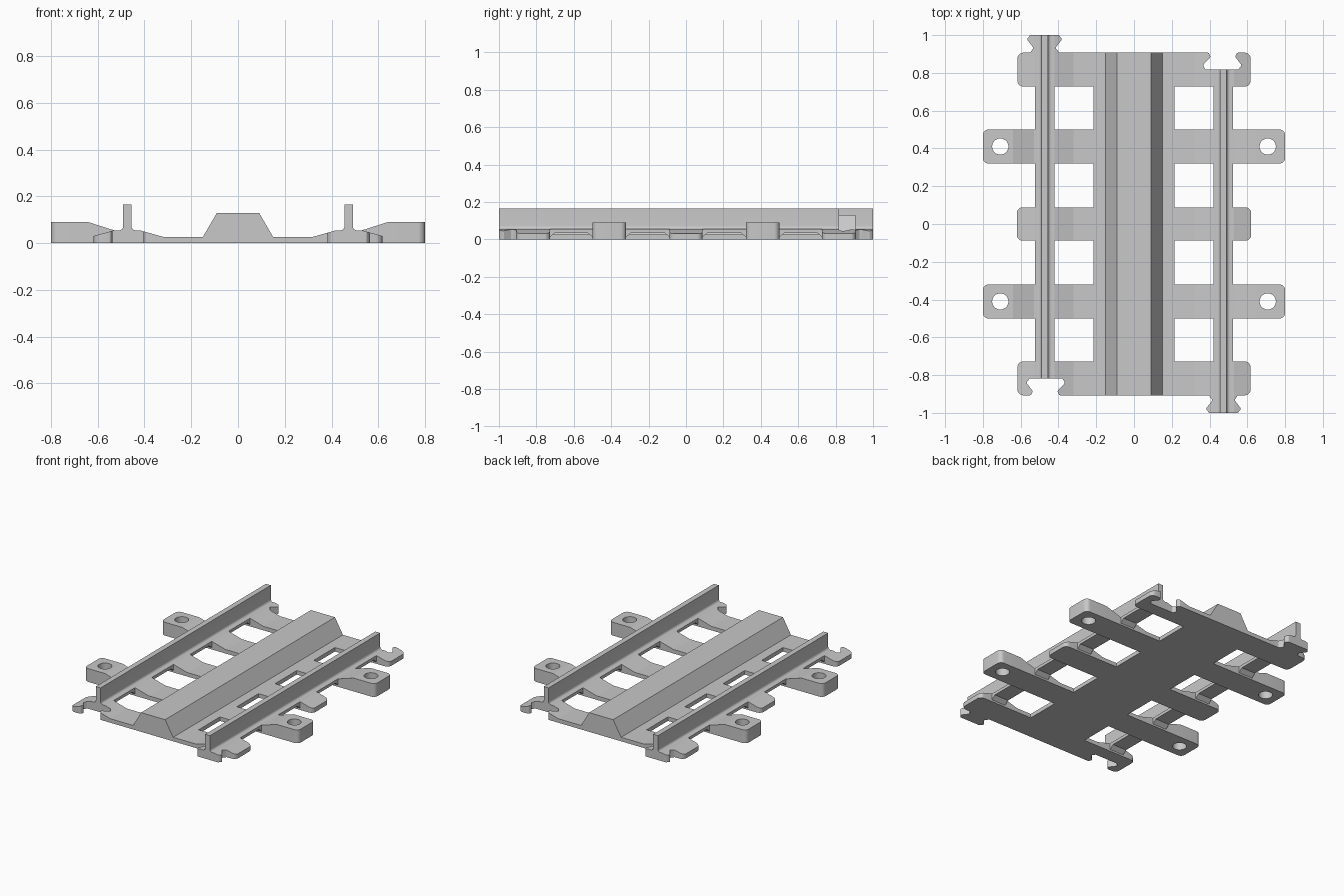
import bpy, bmesh, math
from mathutils import Vector

cube = bpy.data.objects.get("Cube")
if cube:
    bpy.data.objects.remove(cube, do_unlink=True)

grey = bpy.data.materials.new("light grey plastic")
grey.use_nodes = True
COLOUR = (0.58, 0.58, 0.58, 1)
grey.diffuse_color = COLOUR
grey.node_tree.nodes["Principled BSDF"].inputs["Base Color"].default_value = COLOUR

RAIL_X = 0.473
HALF = 0.907        # half length of the deck
END_IN = 0.728      # inner edge of the end ties
FOOT = 0.055        # height of the rail foot


def rounded(points, steps=8):
    """Outline from (a, b[, radius]) corners, each arc centred in its corner."""
    out = []
    for i, p in enumerate(points):
        here = Vector(p[:2])
        if len(p) < 3:
            out.append(here)
            continue
        d1 = (Vector(points[i - 1][:2]) - here).normalized()
        d2 = (Vector(points[(i + 1) % len(points)][:2]) - here).normalized()
        half = d1.angle(d2) / 2
        centre = here + (d1 + d2).normalized() * p[2] / math.sin(half)
        reach = p[2] / math.tan(half)
        a, b = here + d1 * reach - centre, here + d2 * reach - centre
        start = math.atan2(a.y, a.x)
        sweep = math.remainder(math.atan2(b.y, b.x) - start, math.tau)
        for k in range(steps + 1):
            t = start + sweep * k / steps
            out.append(centre + p[2] * Vector((math.cos(t), math.sin(t))))
    return out


def prism(name, outline, axis, start, end, shape=None):
    """Extrude an outline along an axis; shape may edit the bmesh."""
    place = {"x": lambda a, b, t: (t, a, b), "y": lambda a, b, t: (a, t, b),
             "z": lambda a, b, t: (a, b, t)}[axis]
    bm = bmesh.new()
    face = bm.faces.new([bm.verts.new(place(p[0], p[1], start)) for p in outline])
    new = bmesh.ops.extrude_face_region(bm, geom=[face], use_keep_orig=True)["geom"]
    shift = Vector(place(0, 0, end - start))
    bmesh.ops.translate(bm, vec=shift, verts=[v for v in new if isinstance(v, bmesh.types.BMVert)])
    if shape:
        shape(bm)
    bmesh.ops.recalc_face_normals(bm, faces=bm.faces)
    mesh = bpy.data.meshes.new(name)
    bm.to_mesh(mesh)
    bm.free()
    mesh.materials.append(grey)
    obj = bpy.data.objects.new(name, mesh)
    bpy.context.collection.objects.link(obj)
    return obj


def follow(profile):
    """Shape the top of a tie to a height profile along x."""
    def height(x):
        for (x0, z0), (x1, z1) in zip(profile, profile[1:]):
            if x <= x1 + 1e-5:
                return z0 + (z1 - z0) * (x - x0) / (x1 - x0)
        return profile[-1][1]

    def shape(bm):
        for x, _ in profile[1:-1]:
            bmesh.ops.bisect_plane(bm, geom=bm.verts[:] + bm.edges[:] + bm.faces[:],
                                   plane_co=(x, 0, 0), plane_no=(1, 0, 0))
        for v in bm.verts:
            if v.co.z > 0.001:
                v.co.z = height(v.co.x)
    return shape


def smooth(obj):
    bpy.ops.object.select_all(action="DESELECT")
    obj.select_set(True)
    bpy.context.view_layer.objects.active = obj
    bpy.ops.object.shade_smooth_by_angle(angle=math.radians(13))


# Centre panel with its raised ridge
half_ridge = [(0.215, 0), (0.215, 0.027), (0.15, 0.027), (0.09, 0.13)]
ridge = half_ridge + [(-x, z) for x, z in reversed(half_ridge)]
smooth(prism("centre_ridge", ridge, "y", -HALF, HALF))

# Everything else is made on one side and turned half way round for the other
side = []
rise = [(0.215, 0.027), (0.32, 0.027), (0.42, FOOT), (0.53, FOOT)]
short_top = follow(rise + [(0.62, 0.03)])
wide_top = follow(rise + [(0.64, 0.09), (0.8, 0.09)])

# Short middle tie
side.append(prism("middle_tie", rounded([(0.215, -0.088), (0.62, -0.088, 0.03),
                                         (0.62, 0.088, 0.03), (0.215, 0.088)]),
                  "z", 0, 0.1, short_top))

# Wide ties with a pin hole
for y, label in ((-0.41, "front"), (0.41, "back")):
    lo, hi = y - 0.09, y + 0.09
    tie = prism("wide_tie_" + label, rounded([(0.215, lo), (0.8, lo, 0.03), (0.8, hi, 0.03), (0.215, hi)]),
                "z", 0, 0.1, wide_top)
    ring = [(0.708 + 0.043 * math.cos(math.tau * k / 32), y + 0.043 * math.sin(math.tau * k / 32))
            for k in range(32)]
    cutter = prism("hole_cutter", ring, "z", -0.1, 0.2)
    cutter.hide_render = True
    cut = tie.modifiers.new("hole", "BOOLEAN")
    cut.operation, cut.object, cut.solver = "DIFFERENCE", cutter, "EXACT"
    bpy.context.view_layer.objects.active = tie
    bpy.ops.object.modifier_apply(modifier=cut.name)
    bpy.data.objects.remove(cutter, do_unlink=True)
    side.append(tie)

# End ties: one with a dovetail socket, one with a matching tab
tie_start = [(0.215, END_IN), (0.617, END_IN, 0.03), (0.617, HALF, 0.03)]
socket = tie_start + [(0.545, HALF, 0.012), (0.536, 0.885, 0.01), (0.57, 0.84, 0.012), (0.552, 0.818, 0.008),
                      (0.38, 0.818, 0.008), (0.364, 0.84, 0.012), (0.406, 0.885, 0.01), (0.395, HALF, 0.008),
                      (0.215, HALF)]
tab = tie_start + [(0.55, HALF, 0.008), (0.532, 0.932, 0.01), (0.567, 0.978, 0.01), (0.55, 1, 0.01),
                   (0.397, 1, 0.01), (0.381, 0.978, 0.01), (0.416, 0.932, 0.01), (0.395, HALF, 0.008),
                   (0.215, HALF)]
side.append(prism("socket_tie", rounded(socket, 5), "z", 0, 0.1, short_top))
side.append(prism("tab_tie", [(x, -y) for x, y in rounded(tab, 5)], "z", 0, 0.1, short_top))

# Rail foot spanning the gaps, arched underneath
for i, (a, b) in enumerate(((-END_IN, -0.5), (-0.32, -0.088), (0.088, 0.32), (0.5, END_IN))):
    arch = [(a, FOOT), (a, 0.012), (a + 0.027, 0.035), (b - 0.027, 0.035), (b, 0.012), (b, FOOT)]
    side.append(prism(f"rail_foot_{i + 1}", arch, "x", 0.42, 0.525))

# Rail web with filleted base
fillet = [(0.018 + 0.017 * (1 - math.sin(t)), FOOT + 0.017 * (1 - math.cos(t)))
          for t in (math.pi / 2 * k / 8 for k in range(9))]
web = fillet + [(0.018, 0.165)]
web += [(-x, z) for x, z in reversed(web)]
side.append(prism("rail", [(RAIL_X + x, z) for x, z in web], "y", -1, 0.818))

# Second side
for obj in side:
    smooth(obj)
    twin = obj.copy()
    twin.name = obj.name + "_right"
    obj.name += "_left"
    twin.rotation_euler.z = math.pi
    bpy.context.collection.objects.link(twin)
